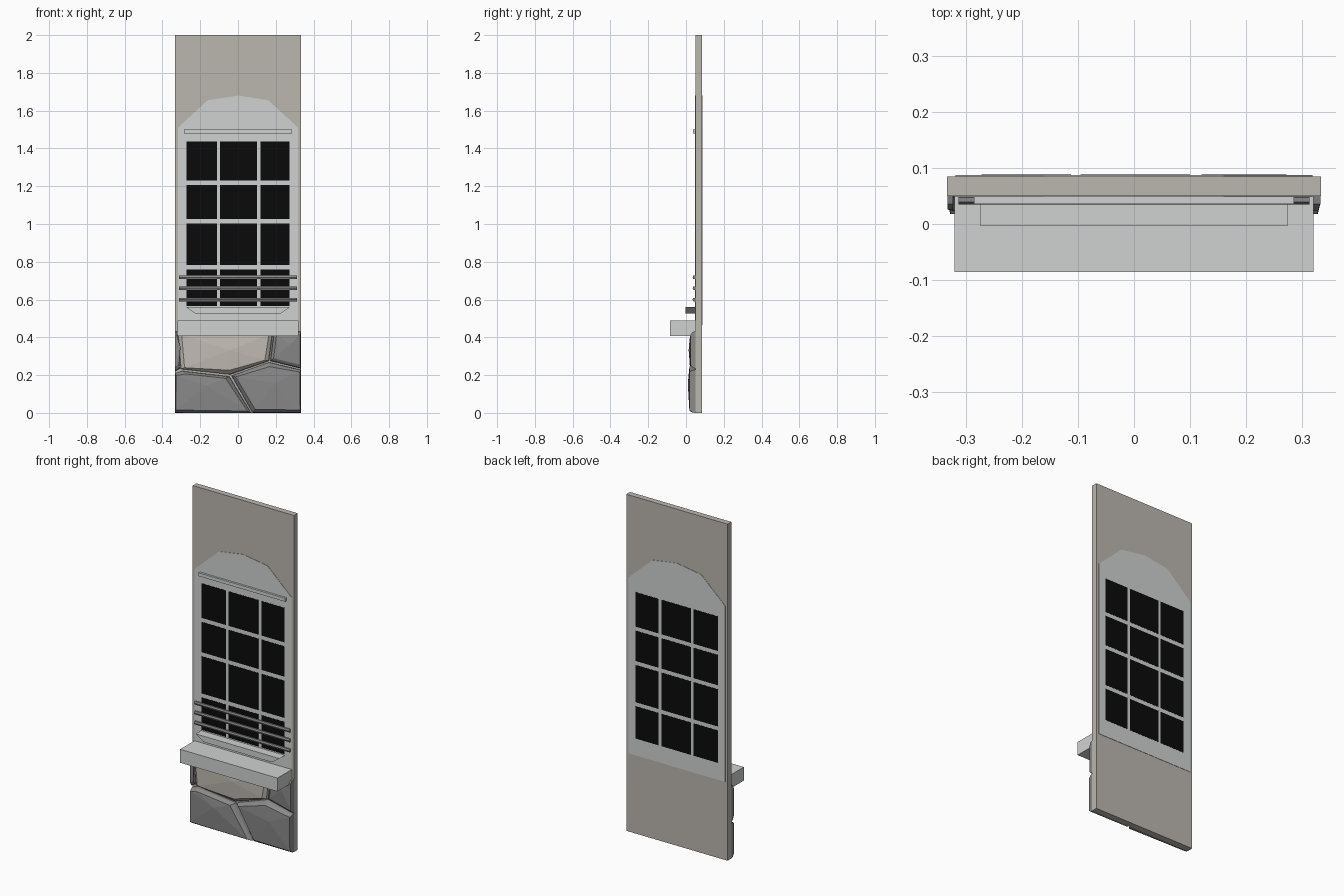
import bpy, bmesh, math
from mathutils import Vector

if "Cube" in bpy.data.objects:
    bpy.data.objects.remove(bpy.data.objects["Cube"])


def material(name, rgb):
    m = bpy.data.materials.new(name)
    m.diffuse_color = (*rgb, 1)
    m.use_nodes = True
    m.node_tree.nodes["Principled BSDF"].inputs["Base Color"].default_value = m.diffuse_color
    return m


PLASTER = material("beige plaster", (0.50, 0.475, 0.435))
TRIM = material("light grey trim", (0.63, 0.64, 0.64))
GLASS = material("black glass", (0.003, 0.003, 0.003))
METAL = material("grey metal", (0.25, 0.25, 0.25))
STONE = material("grey stone", (0.25, 0.25, 0.25))
PALE = material("pale stone", (0.54, 0.50, 0.45))


def finish(bm, name, mat):
    bmesh.ops.recalc_face_normals(bm, faces=bm.faces)
    me = bpy.data.meshes.new(name)
    bm.to_mesh(me)
    bm.free()
    me.materials.append(mat)
    ob = bpy.data.objects.new(name, me)
    bpy.context.collection.objects.link(ob)
    return ob


def loft(name, mat, rings, peak=None):
    """Join equal-length rings of 3D points; optional peak facets the last cap."""
    bm = bmesh.new()
    loops = [[bm.verts.new(p) for p in r] for r in rings]
    n = len(loops[0])
    for a, b in zip(loops, loops[1:]):
        for i in range(n):
            j = (i + 1) % n
            bm.faces.new((a[i], a[j], b[j], b[i]))
    bm.faces.new(loops[0])
    if peak:
        top = bm.verts.new(peak)
        for i in range(n):
            bm.faces.new((loops[-1][i], loops[-1][(i + 1) % n], top))
    else:
        bm.faces.new(loops[-1])
    return finish(bm, name, mat)


def plate(name, mat, outline, y0, y1):
    return loft(name, mat, [[(x, y, z) for x, z in outline] for y in (y1, y0)])


def box(name, mat, x0, x1, y0, y1, z0, z1):
    return plate(name, mat, [(x0, z0), (x1, z0), (x1, z1), (x0, z1)], y0, y1)


# Wall panel and arched window surround, visible on both sides
box("wall", PLASTER, -0.333, 0.333, 0.05, 0.085, 0, 2)
arch = [(0.318, 0.465), (0.318, 1.51), (0.16, 1.655), (0, 1.68)]
arch += [(-x, z) for x, z in reversed(arch[:-1])]
plate("window_frame", TRIM, arch, 0.048, 0.087)

# Twelve dark panes, showing through on front and back
columns = [(-0.272, -0.112), (-0.095, 0.1), (0.12, 0.272)]
rows = [(0.566, 0.758), (0.782, 1.003), (1.027, 1.207), (1.231, 1.436)]
for r, (z0, z1) in enumerate(rows):
    for c, (x0, x1) in enumerate(columns):
        box(f"pane_{r}_{c}", GLASS, x0, x1, 0.047, 0.088, z0, z1)

# Lintel strip, tapered inner sill and deep outer sill
box("lintel", TRIM, -0.285, 0.285, 0.036, 0.05, 1.48, 1.5)
plate("inner_sill", TRIM,
      [(-0.225, 0.525), (0.225, 0.525), (0.275, 0.56), (-0.275, 0.56)], -0.003, 0.05)
box("outer_sill", TRIM, -0.32, 0.32, -0.086, 0.05, 0.408, 0.488)

# Three horizontal guard bars, six-sided
for i, z in enumerate((0.6, 0.66, 0.718)):
    rings = [[(x, 0.043 + 0.008 * math.cos(a * math.pi / 3),
               z + 0.011 * math.sin(a * math.pi / 3)) for a in range(6)]
             for x in (-0.313, 0.313)]
    loft(f"guard_bar_{i}", METAL, rings)


# Rough stones along the base, each a bevelled polygon with a faceted face
def stone(name, mat, outline, front):
    n = len(outline)
    cx = sum(p[0] for p in outline) / n
    cz = sum(p[1] for p in outline) / n

    def ring(y, inset):
        pts = []
        for x, z in outline:
            d = Vector((cx - x, cz - z))
            d *= min(inset / d.length * 1.3, 0.5)
            dx = d.x * (0.3 if abs(x) > 0.33 else 1)  # stay flush at the panel ends
            pts.append((x + dx, y, z + d.y))
        return pts
    loft(name, mat, [ring(0.052, 0), ring(0.036, 0.003), ring(front + 0.008, 0.018)],
         (cx + 0.02, front, cz + 0.02))


stone("stone_upper", PALE,
      [(-0.32, 0.425), (0.185, 0.425), (0.165, 0.275), (-0.04, 0.203), (-0.305, 0.232)], 0.014)
stone("stone_upper_right", STONE,
      [(0.19, 0.432), (0.333, 0.432), (0.333, 0.235), (0.17, 0.275)], 0.016)
stone("stone_lower_left", STONE,
      [(-0.333, 0), (0.07, 0), (-0.045, 0.193), (-0.295, 0.222), (-0.333, 0.21)], 0.01)
stone("stone_lower_right", STONE,
      [(0.077, 0), (0.333, 0), (0.333, 0.228), (0.165, 0.268), (-0.035, 0.197)], 0.01)
stone("stone_left_sliver", STONE,
      [(-0.333, 0.432), (-0.323, 0.432), (-0.308, 0.235), (-0.333, 0.22)], 0.018)
